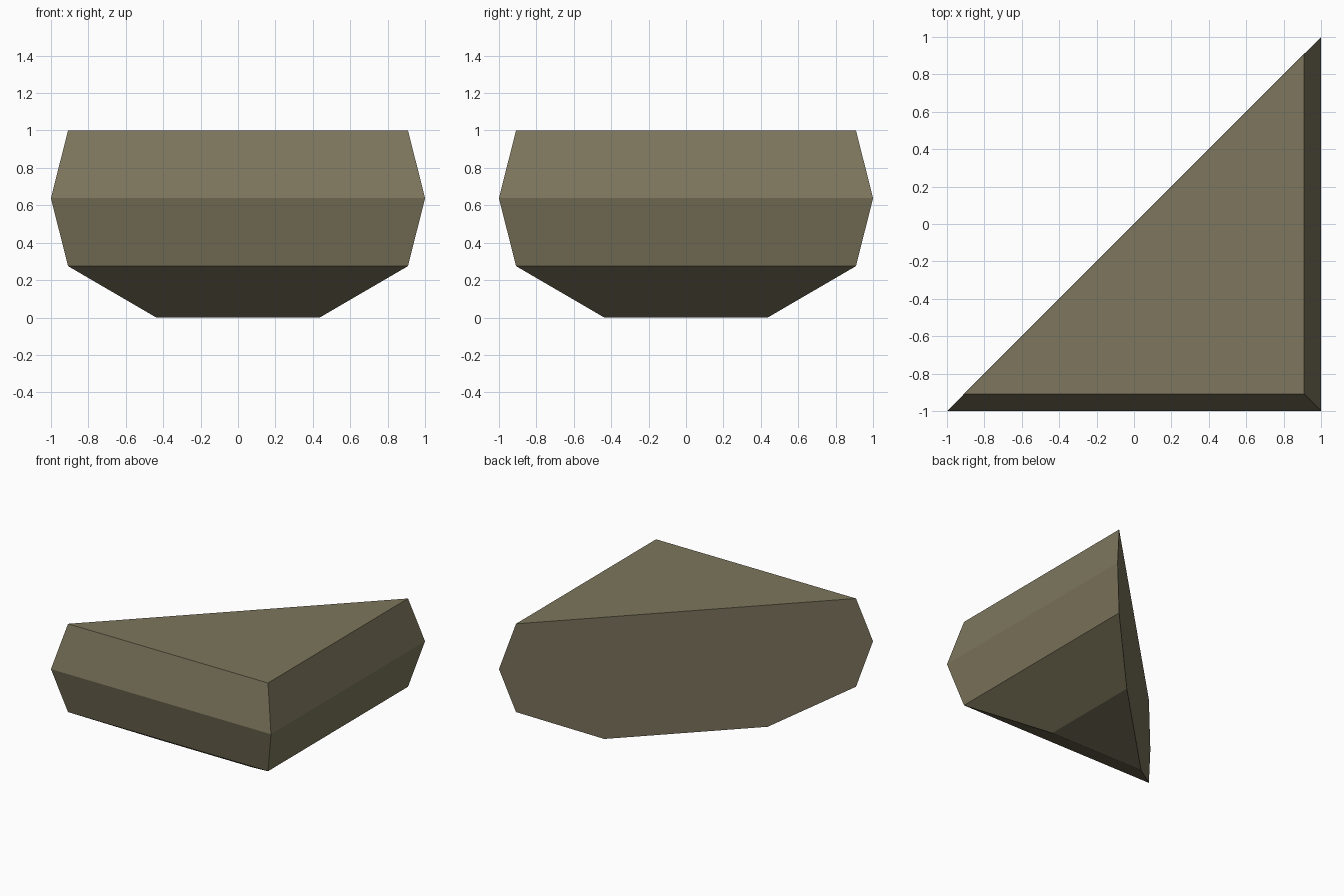
import bpy, bmesh

if "Cube" in bpy.data.objects:
    bpy.data.objects.remove(bpy.data.objects["Cube"])

# One flat stone colour
mat = bpy.data.materials.new("olive_stone")
mat.diffuse_color = (0.205, 0.181, 0.109, 1)
mat.use_nodes = True
mat.node_tree.nodes["Principled BSDF"].inputs["Base Color"].default_value = mat.diffuse_color

# Corner block: stacked right-triangle sections (height, half width)
sections = [(0, 0.437), (0.275, 0.909), (0.638, 1.0), (1.0, 0.909)]
bm = bmesh.new()
rings = [[bm.verts.new((x * a, y * a, z)) for x, y in ((-1, -1), (1, -1), (1, 1))]
         for z, a in sections]

# Two bevelled outer sides, banded by section
for low, high in zip(rings, rings[1:]):
    for i in range(2):
        bm.faces.new((low[i], low[i + 1], high[i + 1], high[i]))

# Flat diagonal cut, underside and top
bm.faces.new([r[2] for r in rings] + [r[0] for r in reversed(rings)])
bm.faces.new(rings[0][::-1])
bm.faces.new(rings[-1])
bmesh.ops.recalc_face_normals(bm, faces=bm.faces[:])

mesh = bpy.data.meshes.new("corner_block")
bm.to_mesh(mesh)
bm.free()
mesh.materials.append(mat)
bpy.context.collection.objects.link(bpy.data.objects.new("corner_block", mesh))
